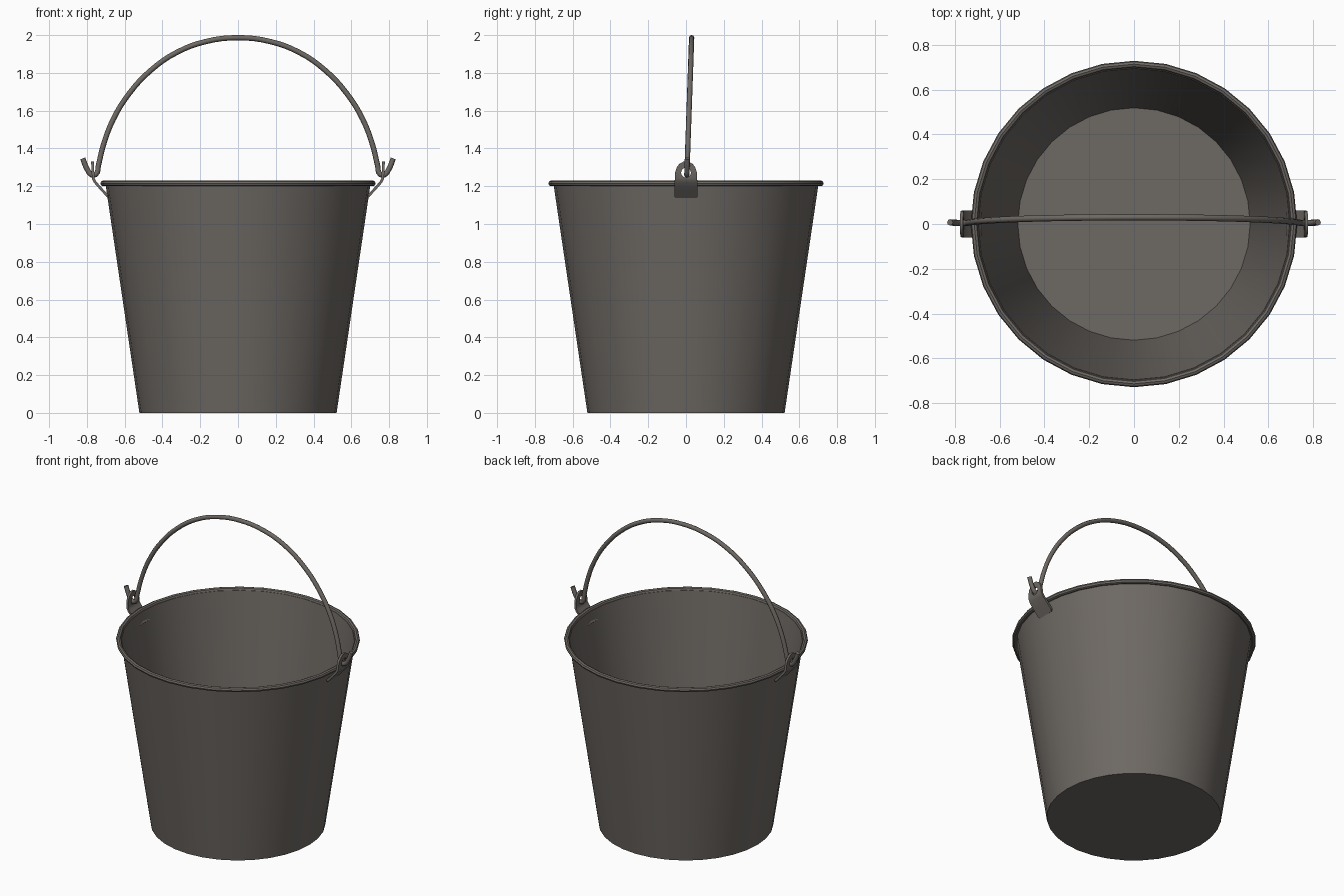
import bpy, bmesh, math

if "Cube" in bpy.data.objects:
    bpy.data.objects.remove(bpy.data.objects["Cube"])

SEG = 32
mat = bpy.data.materials.new("dull grey metal")
mat.diffuse_color = (0.155, 0.140, 0.126, 1)
mat.use_nodes = True
mat.node_tree.nodes["Principled BSDF"].inputs["Base Color"].default_value = mat.diffuse_color


def finish(ob, angle=35):
    ob.data.materials.clear()
    ob.data.materials.append(mat)
    bpy.ops.object.select_all(action='DESELECT')
    ob.select_set(True)
    bpy.context.view_layer.objects.active = ob
    bpy.ops.object.shade_smooth_by_angle(angle=math.radians(angle))


def mesh_object(name, bm):
    bmesh.ops.recalc_face_normals(bm, faces=bm.faces)
    me = bpy.data.meshes.new(name)
    bm.to_mesh(me)
    bm.free()
    ob = bpy.data.objects.new(name, me)
    bpy.context.collection.objects.link(ob)
    return ob


def lathe(name, profile, closed=False):
    bm = bmesh.new()
    vs = [bm.verts.new((r, 0, z)) for r, z in profile]
    n = len(vs)
    edges = [bm.edges.new((vs[i], vs[(i + 1) % n])) for i in range(n if closed else n - 1)]
    bmesh.ops.spin(bm, geom=vs + edges, cent=(0, 0, 0), axis=(0, 0, 1),
                   angle=2 * math.pi, steps=SEG)
    bmesh.ops.remove_doubles(bm, verts=bm.verts, dist=1e-4)
    ob = mesh_object(name, bm)
    finish(ob)
    return ob


# Tapered thin-walled body with floor
lathe("bucket_body", [(0, 0), (0.522, 0), (0.702, 1.215), (0.696, 1.215),
                      (0.519, 0.01), (0, 0.01)])

# Rolled rim
lathe("rolled_rim", [(0.714 + 0.015 * math.cos(a * math.pi / 4),
                      1.215 + 0.015 * math.sin(a * math.pi / 4)) for a in range(8)], True)

# Bent ear plates with a hole for the handle: x, z, half width
ROWS = [(0.684, 1.141, 0.052), (0.692, 1.15, 0.061), (0.725, 1.186, 0.061),
        (0.757, 1.222, 0.06), (0.766, 1.24, 0.059), (0.768, 1.275, 0.057),
        (0.769, 1.30, 0.049), (0.77, 1.318, 0.035), (0.77, 1.33, 0.014)]
for side, label in ((-1, "left"), (1, "right")):
    bm = bmesh.new()
    rows = [[bm.verts.new((side * x, s * w, z)) for s in (-1, 1)] for x, z, w in ROWS]
    for a, b in zip(rows, rows[1:]):
        bm.faces.new((a[0], a[1], b[1], b[0]))
    ear = mesh_object(label + "_ear", bm)
    sol = ear.modifiers.new("thickness", 'SOLIDIFY')
    sol.thickness = 0.014
    sol.offset = 0
    bpy.ops.mesh.primitive_cylinder_add(vertices=16, radius=0.026, depth=0.1,
                                        location=(side * 0.768, 0, 1.272),
                                        rotation=(0, math.pi / 2, 0))
    cutter = bpy.context.object
    cutter.name = label + "_hole_cutter"
    cutter.hide_render = True
    cut = ear.modifiers.new("hole", 'BOOLEAN')
    cut.operation = 'DIFFERENCE'
    cut.object = cutter
    bpy.ops.object.select_all(action='DESELECT')
    ear.select_set(True)
    bpy.context.view_layer.objects.active = ear
    bpy.ops.object.convert(target='MESH')
    bpy.data.objects.remove(cutter)
    finish(ear)

# Wire handle with hooked ends, leaning slightly back
HALF = [(0.822, 1.347), (0.797, 1.287), (0.774, 1.26), (0.751, 1.265), (0.739, 1.31),
        (0.712, 1.42), (0.66, 1.555), (0.575, 1.692), (0.46, 1.815), (0.325, 1.908),
        (0.17, 1.966)]
path = [(-x, z) for x, z in HALF] + [(0, 1.986)] + HALF[::-1]
cu = bpy.data.curves.new("handle", 'CURVE')
cu.dimensions = '3D'
cu.bevel_depth = 0.014
cu.bevel_resolution = 2
cu.resolution_u = 4
cu.use_fill_caps = True
sp = cu.splines.new('BEZIER')
sp.bezier_points.add(len(path) - 1)
for p, (x, z) in zip(sp.bezier_points, path):
    p.co = (x, 0.004 + 0.026 * (z - 1.25) / 0.74, z)
    p.handle_left_type = p.handle_right_type = 'AUTO'
handle = bpy.data.objects.new("handle", cu)
bpy.context.collection.objects.link(handle)
bpy.ops.object.select_all(action='DESELECT')
handle.select_set(True)
bpy.context.view_layer.objects.active = handle
bpy.ops.object.convert(target='MESH')
finish(bpy.context.object, 50)
